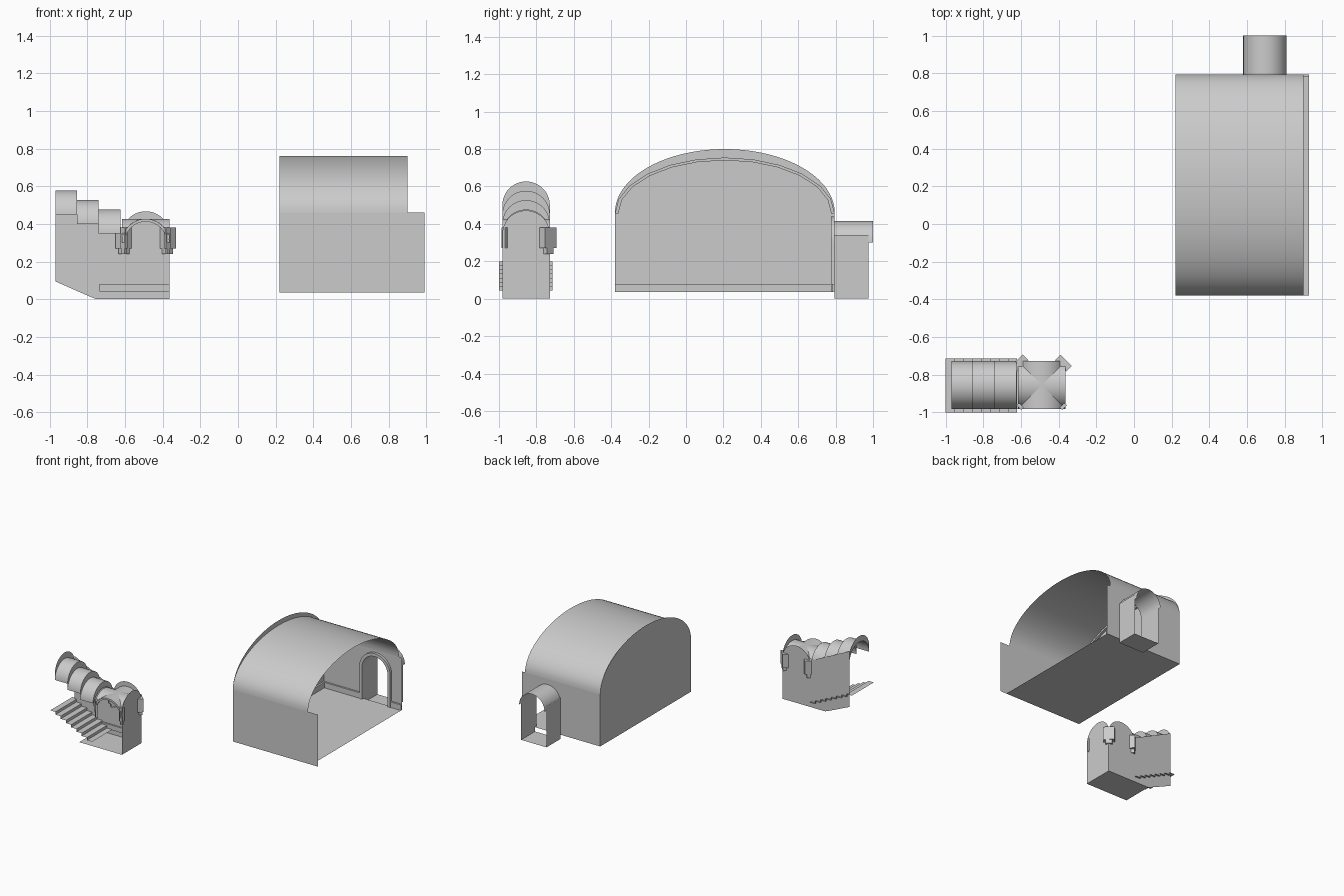
import bpy, math
from mathutils import Vector
from math import pi, sin, cos

if "Cube" in bpy.data.objects:
    bpy.data.objects.remove(bpy.data.objects["Cube"])


def mesh(name, verts, faces, smooth=True):
    me = bpy.data.meshes.new(name)
    me.from_pydata([tuple(v) for v in verts], [], faces)
    me.update()
    ob = bpy.data.objects.new(name, me)
    bpy.context.collection.objects.link(ob)
    bpy.context.view_layer.objects.active = ob
    bpy.ops.object.select_all(action='DESELECT')
    ob.select_set(True)
    if smooth:
        bpy.ops.object.shade_smooth_by_angle(angle=math.radians(35))
    return ob


def poly(name, pts):
    return mesh(name, pts, [tuple(range(len(pts)))], False)


def arc(c, z, a, b, n=24):
    """Half ellipse as (horizontal, z) pairs, left to right."""
    return [(c - a * cos(pi * i / n), z + b * sin(pi * i / n)) for i in range(n + 1)]


def at(axis, pos, pts):
    """Put 2D (horizontal, z) points in the plane axis = pos."""
    return [(pos, h, z) if axis == 'x' else (h, pos, z) for h, z in pts]


def strip(name, rows, close=False):
    """Skin equally long point rows."""
    n = len(rows[0])
    count = len(rows) if close else len(rows) - 1
    faces = [(r * n + i, r * n + i + 1, ((r + 1) % len(rows)) * n + i + 1, ((r + 1) % len(rows)) * n + i)
             for r in range(count) for i in range(n - 1)]
    return mesh(name, [p for row in rows for p in row], faces)


def band(name, axis, p0, p1, outer, inner):
    """Arched moulding of rectangular section."""
    return strip(name, [at(axis, p0, outer), at(axis, p1, outer),
                        at(axis, p1, inner), at(axis, p0, inner)], True)


def box(name, x0, x1, y0, y1, z0, z1, turn=0):
    c = Vector(((x0 + x1) / 2, (y0 + y1) / 2, (z0 + z1) / 2))
    bpy.ops.mesh.primitive_cube_add(size=1, location=c, rotation=(0, 0, turn))
    ob = bpy.context.object
    ob.name = name
    ob.scale = (x1 - x0, y1 - y0, z1 - z0)
    return ob


# ---- Large hall ----
X0, X1, Y0, Y1, F, S = 0.22, 0.93, -0.38, 0.795, 0.035, 0.46
YC, YR = (Y0 + Y1) / 2, (Y1 - Y0) / 2
poly("hall_floor", [(X0, Y0, F), (X1, Y0, F), (X1, Y1, F), (X0, Y1, F)])
poly("hall_front_wall", [(X0, Y0, F), (0.99, Y0, F), (0.99, Y0, S), (X0, Y0, S)])
poly("hall_end_wall", at('x', X0, [(Y0, F)] + arc(YC, S, YR, 0.34, 40) + [(Y1, F)]))
vault = arc(YC, S, YR, 0.30, 40)
strip("hall_vault", [at('x', X0, vault), at('x', 0.90, vault)])
band("hall_vault_moulding", 'x', X0, X0 + 0.02,
     arc(YC, S - 0.005, YR, 0.30, 12), arc(YC, S - 0.005, YR - 0.018, 0.285, 12))

# back wall with arched doorway
DX, DR, DS = 0.695, 0.115, 0.30
door = [(DX - DR, F)] + arc(DX, DS, DR, DR) + [(DX + DR, F)]
poly("hall_back_wall", at('y', Y1, [(X0, F)] + door + [(X1, F), (X1, S), (X0, S)]))
band("door_casing", 'y', Y1 - 0.02, Y1,
     [(DX - DR - 0.025, F)] + arc(DX, DS, DR + 0.025, DR + 0.025) + [(DX + DR + 0.025, F)], door)

# skirting boards
box("end_skirting", X0, X0 + 0.015, Y0, Y1, F, 0.08)
box("back_skirting_left", X0, DX - DR - 0.025, Y1 - 0.015, Y1, F, 0.08)
box("back_skirting_right", DX + DR + 0.025, X1, Y1 - 0.015, Y1, F, 0.08)

# passage behind the doorway
for side in (-1, 1):
    x = DX + side * DR
    poly("passage_wall", [(x, Y1, 0), (x, 0.975, 0), (x, 0.975, 0.34), (x, Y1, 0.34)])
poly("passage_floor", [(DX - DR, Y1, 0), (DX + DR, Y1, 0), (DX + DR, 0.975, 0), (DX - DR, 0.975, 0)])
pv = arc(DX, DS, DR, DR)
strip("passage_vault", [at('y', Y1, pv), at('y', 1.0, pv)])

# ---- Small stair corridor ----
CX, CY, R, CS = -0.49, -0.855, 0.127, 0.30
B, A = CY + R, CY - R
poly("corridor_back_wall", at('y', B, [(-0.97, 0.095), (-0.80, 0.02), (-0.75, 0), (CX + R, 0),
     (CX + R, 0.34)] + arc(CX, 0.34, R, R)[::-1] + [(CX - R, 0.38), (-0.97, 0.55)]))
poly("corridor_end_wall", at('x', CX + R, [(A, 0)] + arc(CY, 0.345, R, R) + [(B, 0)]))
poly("corridor_floor", [(-0.75, A, 0), (CX + R, A, 0), (CX + R, B, 0), (-0.75, B, 0)])
box("corridor_skirting", -0.735, CX + R, B - 0.012, B, 0.04, 0.08)

# groin vault: four quarter webs meeting on the diagonals
for k in range(4):
    inner, outer = [], []
    for i in range(25):
        t = pi * (i / 24 - 0.5)
        v, h = R * sin(t), CS + R * cos(t)
        for row, u in ((inner, abs(v)), (outer, R)):
            c, s = round(cos(k * pi / 2)), round(sin(k * pi / 2))
            row.append((CX + c * u - s * v, CY + s * u + c * v, h))
    strip("groin_vault_web", [inner, outer])

# arched ribs at the front and back of the groin bay
for y in (A, B - 0.015):
    band("groin_rib", 'y', y, y + 0.015, arc(CX, CS, R, R, 12), arc(CX, CS, R - 0.015, R - 0.015, 12))

# stepped vault above the stair with crescent risers
edges = [-0.97, -0.855, -0.74, -0.625, CX - R]
for i in range(4):
    z = 0.45 - 0.05 * i
    low, high = arc(CY, z, R, R), arc(CY, z + 0.05, R, R)
    if i < 3:
        strip("stair_vault_segment", [at('x', edges[i], low), at('x', edges[i + 1], low)])
    strip("stair_vault_riser", [at('x', edges[i], low), at('x', edges[i], high)])

# stair treads and risers
N, rows = 8, []
for i in range(N):
    z = 0.045 + 0.155 * i / (N - 1)
    for j in (0, 1):
        x = -0.62 - 0.38 * (i + j) / N
        rows.append((x, z))
strip("stair", [[(x, -1.0, z) for x, z in rows], [(x, -0.715, z) for x, z in rows]])

# corner corbels, turned 45 degrees
for x in (CX - 0.115, CX + 0.115):
    for y, w in ((B - 0.01, 0.042), (A + 0.014, 0.018)):
        box("corbel", x - w, x + w, y - w * 0.5, y + w * 0.5, 0.27, 0.38,
            (-1 if x < CX else 1) * (-1 if y > CY else 1) * -pi / 4 + pi / 2)
        box("corbel_foot", x - w * .6, x + w * .6, y - w * .4, y + w * .4, 0.24, 0.27,
            (-1 if x < CX else 1) * (-1 if y > CY else 1) * -pi / 4 + pi / 2)
